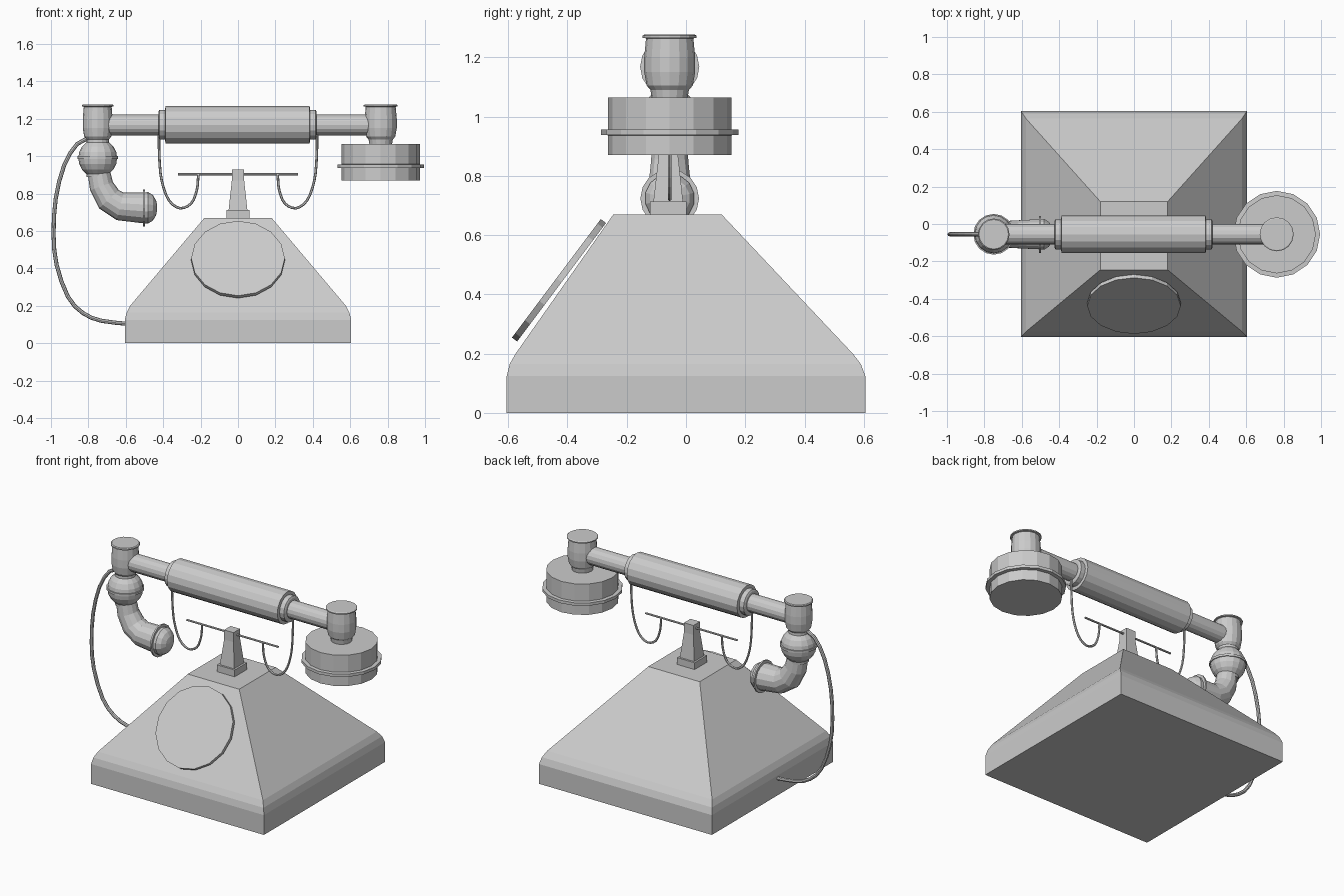
import bpy
from mathutils import Vector
from math import cos, sin, pi

if "Cube" in bpy.data.objects:
    bpy.data.objects.remove(bpy.data.objects["Cube"])

Y = -0.055  # depth of the handset and cradle centre line


def loft(name, rings):
    """Skin a list of equally sized vertex rings and cap both ends."""
    n = len(rings[0])
    verts = [v for r in rings for v in r]
    faces = [(a * n + i, a * n + (i + 1) % n, (a + 1) * n + (i + 1) % n, (a + 1) * n + i)
             for a in range(len(rings) - 1) for i in range(n)]
    faces += [tuple(reversed(range(n))), tuple(range(len(verts) - n, len(verts)))]
    me = bpy.data.meshes.new(name)
    me.from_pydata(verts, [], faces)
    ob = bpy.data.objects.new(name, me)
    bpy.context.collection.objects.link(ob)
    return ob


def ring(c, t, r, sides, ref):
    ref = Vector(ref)
    t = Vector(t).normalized()
    u = ref.cross(t)
    return [Vector(c) + r * (cos(2 * pi * i / sides) * u + sin(2 * pi * i / sides) * ref)
            for i in range(sides)]


def lathe(name, origin, axis, profile, sides=16, ref=(0, 1, 0)):
    """Profile of (radius, distance along axis)."""
    axis = Vector(axis).normalized()
    return loft(name, [ring(Vector(origin) + axis * d, axis, r, sides, ref) for r, d in profile])


def sweep(name, pts, sides=8):
    """Tube along (x, z, radius) points in the handset plane."""
    ps = [Vector((x, Y, z)) for x, z, r in pts]
    last = len(ps) - 1
    return loft(name, [ring(p, ps[min(i + 1, last)] - ps[max(i - 1, 0)], pts[i][2], sides, (0, 1, 0))
                       for i, p in enumerate(ps)])


def smooth_path(keys, r, steps=3):
    """Catmull-Rom points through (x, z) keys."""
    k = [Vector(p) for p in keys]
    k = [2 * k[0] - k[1]] + k + [2 * k[-1] - k[-2]]
    out = []
    for i in range(1, len(k) - 2):
        a, b, c, d = k[i - 1:i + 3]
        for s in range(steps):
            t = s / steps
            p = 0.5 * (2 * b + (c - a) * t + (2 * a - 5 * b + 4 * c - d) * t * t
                       + (3 * b - a - 3 * c + d) * t ** 3)
            out.append((p.x, p.y, r))
    return out + [(k[-2].x, k[-2].y, r)]


def box_loft(name, levels):
    """Levels of (z, half width, y front, y back)."""
    return loft(name, [[(-w, f, z), (w, f, z), (w, b, z), (-w, b, z)] for z, w, f, b in levels])


# sloped housing
box_loft("base", [(0, .605, -.605, .605), (.125, .605, -.605, .605), (.165, .595, -.595, .59),
                  (.2, .577, -.575, .563), (.67, .18, -.245, .12)])

# dial plate on the front slope
lathe("dial", (0, -.42, .441), (0, -.8, .6), [(.25, 0), (.25, .022)], 16, (1, 0, 0))

# cradle foot, post and cross rod
box_loft("cradle_foot", [(.67, .062, Y - .067, Y + .057), (.713, .062, Y - .067, Y + .057)])
box_loft("cradle_post", [(.713, .05, Y - .055, Y + .045), (.87, .033, Y - .037, Y + .028),
                         (.93, .033, Y - .037, Y + .028)])
lathe("cradle_rod", (-.32, Y, .903), (1, 0, 0), [(.006, 0), (.006, .64)], 8)

# cradle hooks
hook = [(.212, .903), (.22, .82), (.25, .748), (.31, .722), (.37, .765), (.408, .87),
        (.421, 1.0), (.423, 1.17)]
for side, s in (("left", -1), ("right", 1)):
    sweep(side + "_hook", smooth_path([(s * x, z) for x, z in hook], .007), 6)

# handset bar with grip and collars
lathe("handset_bar", (0, Y, 1.167), (1, 0, 0), [(.055, -.74), (.055, .74)])
lathe("grip", (0, Y, 1.168), (1, 0, 0),
      [(.07, -.425), (.08, -.42), (.08, -.39), (.1, -.388), (.1, .383), (.08, .385),
       (.08, .415), (.07, .42)])

# end columns with cap flanges
column = [(.06, 1.06), (.065, 1.09), (.078, 1.105), (.086, 1.15), (.086, 1.2), (.08, 1.264),
          (.091, 1.266), (.091, 1.273), (.085, 1.277)]
lathe("right_column", (.763, Y, 0), (0, 0, 1), column)
lathe("left_column", (-.75, Y, 0), (0, 0, 1), [(r * .93, z) for r, z in column])

# earpiece drum
lathe("earpiece", (.763, Y, 0), (0, 0, 1),
      [(.209, .87), (.209, .937), (.232, .938), (.232, .956), (.209, .957), (.209, 1.065)])

# ball joint
ball = [(.104 * sin(a), .99 - .104 * cos(a)) for a in [pi * i / 10 for i in range(2, 9)]]
lathe("ball_joint", (-.75, Y, 0), (0, 0, 1), [(.06, .89)] + ball + [(.06, 1.1)])
lathe("ball_rim", (-.75, Y, 0), (0, 0, 1), [(.109, .986), (.109, 1.0)])

# curved mouthpiece with domed end and rim
sweep("mouthpiece", [(-.745, .92, .06), (-.73, .84, .065), (-.69, .77, .072), (-.63, .732, .076),
                     (-.51, .724, .082), (-.48, .724, .084), (-.455, .724, .068),
                     (-.438, .724, .04), (-.432, .724, .012)], 14)
lathe("mouthpiece_rim", (-.508, Y, .724), (1, 0, 0), [(.099, 0), (.099, .01)])

# cord
sweep("cord", smooth_path([(-.78, 1.1), (-.86, 1.065), (-.93, .95), (-.975, .77), (-.986, .58),
                           (-.97, .42), (-.91, .25), (-.83, .162), (-.73, .12), (-.58, .103)],
                          .011, 2), 8)
